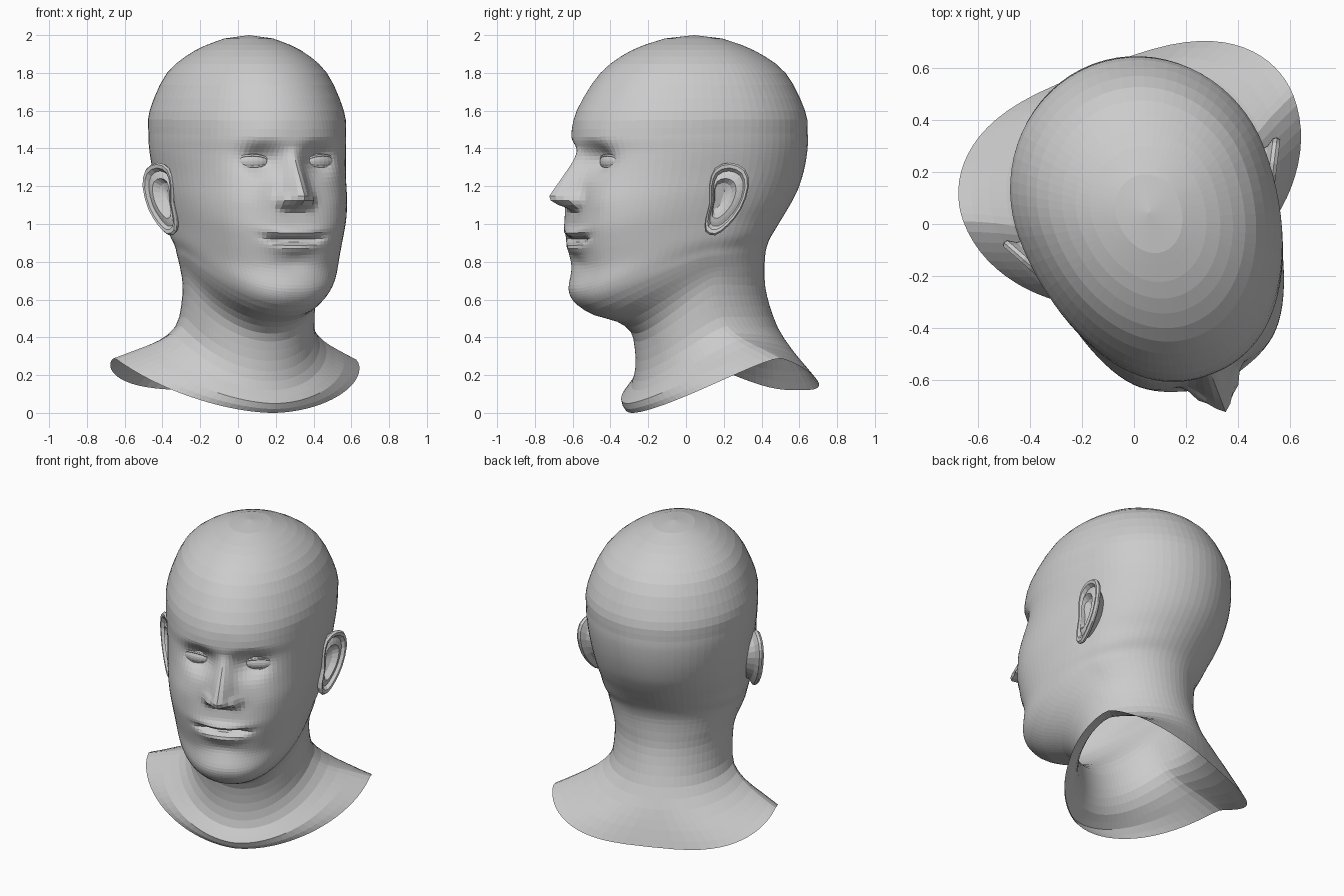
import bpy, bmesh, math
from mathutils import Matrix

if "Cube" in bpy.data.objects:
    bpy.data.objects.remove(bpy.data.objects["Cube"])

# Whole bust is turned 21 degrees; parts are built facing -y, then placed by TURN
A = math.radians(21)
TURN = Matrix.Rotation(A, 4, 'Z') @ Matrix.Translation((0.07, 0, 0))


def clamp(x):
    return max(0.0, min(1.0, x))


def bump(x, c, s):
    return math.exp(-((x - c) / s) ** 2)


def catmull(pts, i, f, closed=False):
    n = len(pts)
    g = lambda k: pts[k % n] if closed else pts[max(0, min(n - 1, k))]
    out = []
    for a, b, c, d in zip(g(i - 1), g(i), g(i + 1), g(i + 2)):
        out.append(0.5 * (2 * b + (c - a) * f + (2 * a - 5 * b + 4 * c - d) * f * f
                          + (3 * b - a - 3 * c + d) * f ** 3))
    return out


def add_mesh(name, bm, local=Matrix()):
    bmesh.ops.recalc_face_normals(bm, faces=bm.faces)
    me = bpy.data.meshes.new(name)
    bm.to_mesh(me)
    bm.free()
    ob = bpy.data.objects.new(name, me)
    bpy.context.collection.objects.link(ob)
    ob.matrix_world = TURN @ local
    return ob


def bridge(bm, rings):
    for r0, r1 in zip(rings, rings[1:]):
        n = len(r0)
        for j in range(n):
            k = (j + 1) % n
            bm.faces.new((r0[j], r0[k], r1[k], r1[j]))


# Matching profiles from bust rim to crown: front (y, z), side (x, y, z), back (y, z)
FRONT = [(-.33, 0), (-.36, .05), (-.305, .12), (-.285, .22), (-.29, .33), (-.315, .42),
         (-.40, .48), (-.53, .515), (-.625, .57), (-.66, .64), (-.64, .76), (-.652, .87),
         (-.665, .97), (-.655, 1.08), (-.645, 1.22), (-.635, 1.36), (-.645, 1.46), (-.62, 1.6),
         (-.49, 1.8), (-.32, 1.92), (-.14, 1.982)]
SIDE = [(.68, .24, .29), (.57, .19, .335), (.45, .12, .39), (.37, .06, .46), (.352, .02, .56),
        (.352, 0, .68), (.365, 0, .75), (.38, -.02, .79), (.395, -.03, .83), (.405, -.03, .87),
        (.425, -.01, .93), (.44, .01, 1.02), (.455, .04, 1.10), (.468, .06, 1.18), (.48, .09, 1.28),
        (.495, .1, 1.39), (.50, .1, 1.48), (.495, .1, 1.6), (.41, .08, 1.8), (.27, .05, 1.92),
        (.125, .03, 1.982)]
BACK = [(.61, .12), (.575, .22), (.53, .33), (.47, .45), (.425, .57), (.40, .67), (.395, .75),
        (.395, .80), (.40, .86), (.42, .92), (.455, .98), (.495, 1.04), (.545, 1.12), (.585, 1.2),
        (.615, 1.3), (.63, 1.4), (.63, 1.48), (.615, 1.6), (.51, 1.8), (.34, 1.92), (.17, 1.982)]


# How far the face is pushed forward at (u sideways, z up)
def face_relief(u, z):
    u = abs(u)
    k = clamp((1.41 - z) / .26) ** 1.2 if z > 1.15 else math.sin(clamp((z - 1.07) / .07) * math.pi / 2)
    d = .152 * k * bump(u, 0, .045 + .022 * k)                     # nose
    d += .045 * bump(u, .078, .028) * bump(z, 1.12, .035)          # nostril wings
    d -= .078 * bump(u, .16, .09) * bump(z, 1.34, .075)            # eye sockets
    d += .008 * bump(u, .17, .13) * bump(z, 1.46, .045)            # brows
    d += .012 * bump(u, .27, .10) * bump(z, 1.12, .09)             # cheeks
    m = bump(u, 0, .125)
    zm = z - .015 * (u / .16) ** 2
    d += m * (.032 * bump(zm, .95, .028) + .028 * bump(zm, .872, .03))   # lips
    d -= math.exp(-(u / .15) ** 4) * .045 * bump(zm, .914, .016)         # mouth opening
    d -= .01 * bump(u, 0, .12) * bump(z, .79, .035)                # dip above the chin
    d += .012 * bump(u, 0, .12) * bump(z, .67, .06)                # chin
    return d


# Head, neck and shoulders as one lofted skin
H = 44
bm = bmesh.new()
rings = []
for i in range(len(FRONT) - 1):
    n = 6 if 8 <= i <= 15 else (3 if i > 15 else 2)
    last = i == len(FRONT) - 2
    for q in range(n + (1 if last else 0)):
        f = q / n
        yf, zf = catmull(FRONT, i, f)
        w, ys, zs = catmull(SIDE, i, f)
        yb, zb = catmull(BACK, i, f)
        p_front = 1 - .37 * bump(zf, 1.0, .38) + .12 * bump(zf, 0, .1)
        p_back = 1 - .36 * bump(zf, 0, .12)
        ring = []
        for j in range(2 * H):
            s = 1 if j <= H else -1
            t = math.pi * ((j if j <= H else 2 * H - j) / H) ** 1.4
            c = math.cos(t)
            e = abs(c) ** 1.3
            u = max(math.sin(t), 0) ** (p_front if c > 0 else p_back) * w
            if c > 0:
                y, z = ys + (yf - ys) * c, zs + (zf - zs) * e
                if z > .55:
                    y -= face_relief(u, z) * clamp(c * 4)
            else:
                y, z = ys - (yb - ys) * c, zs + (zb - zs) * e
            ring.append(bm.verts.new((s * u, y, z)))
        rings.append(ring)
bridge(bm, rings)
top = bm.verts.new((0, .02, 2.0))
for j in range(2 * H):
    bm.faces.new((rings[-1][j], rings[-1][(j + 1) % (2 * H)], top))
add_mesh("head_and_neck", bm)

# Ear outline (back, up) and its nested loops: scale, outward offset, forward shift
EAR = [(-.10, -.18), (-.05, -.20), (.02, -.15), (.09, -.06), (.13, .06), (.11, .15),
       (.03, .185), (-.05, .155), (-.08, .07), (-.08, -.03), (-.10, -.11)]
LOOPS = [(.55, -.09, -.02), (.8, -.03, -.01), (.97, -.012, 0), (1, .003, 0), (.95, .016, 0),
         (.85, .014, 0), (.76, -.006, 0), (.66, .002, -.005), (.55, .008, -.01),
         (.42, -.02, -.02), (.2, -.035, -.025)]
outline = [catmull(EAR, i, f, True) for i in range(len(EAR)) for f in (0, .5)]
B = math.radians(28)


def ear(name, s):
    bm = bmesh.new()
    loops = []
    for k, off, sh in LOOPS:
        loop = []
        for a, b in outline:
            a = a * k + sh
            loop.append(bm.verts.new((s * (.50 + a * math.sin(B) + off * math.cos(B)),
                                      a * math.cos(B) - off * math.sin(B), 1.14 + b * k)))
        loops.append(loop)
    bridge(bm, loops)
    bm.faces.new(loops[-1])
    add_mesh(name, bm)


# Eyeball and the almond rim of the lids
def eye(name, s):
    place = Matrix.Translation((s * .192, -.52, 1.33)) @ Matrix.Rotation(s * math.radians(16), 4, 'Z')
    bm = bmesh.new()
    bmesh.ops.create_uvsphere(bm, u_segments=20, v_segments=12, radius=1,
                              matrix=Matrix.Diagonal((.092, .042, .046, 1)))
    add_mesh(name + "_eyeball", bm, place)
    cu = bpy.data.curves.new(name + "_eyelid", 'CURVE')
    cu.dimensions = '3D'
    cu.bevel_depth = .006
    cu.bevel_resolution = 1
    sp = cu.splines.new('POLY')
    sp.points.add(19)
    for i, pt in enumerate(sp.points):
        t = 2 * math.pi * i / 20
        x, h = math.cos(t), math.sin(t)
        pt.co = (.092 * x, -.008 - .024 * (1 - x * x), (.034 if h > 0 else .026) * h, 1)
    sp.use_cyclic_u = True
    ob = bpy.data.objects.new(name + "_eyelid", cu)
    bpy.context.collection.objects.link(ob)
    ob.matrix_world = TURN @ place


for side, s in (("right", -1), ("left", 1)):
    ear(side + "_ear", s)
    eye(side, s)
